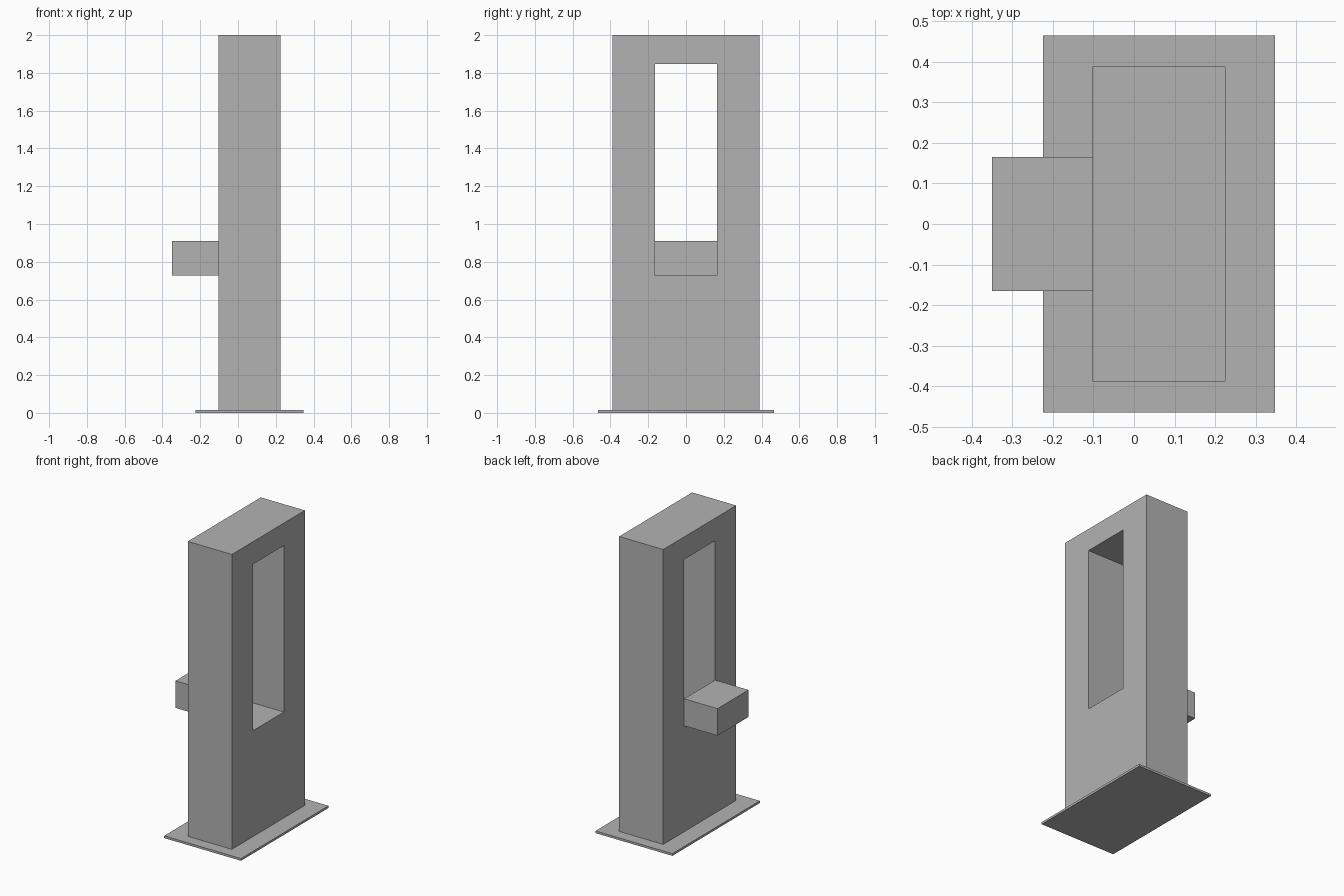
import bpy
import bmesh

cube = bpy.data.objects.get("Cube")
if cube:
    bpy.data.objects.remove(cube, do_unlink=True)

# Single flat grey
grey = bpy.data.materials.new("plain grey")
grey.use_nodes = True
colour = (0.45, 0.45, 0.45, 1)
grey.diffuse_color = colour
grey.node_tree.nodes["Principled BSDF"].inputs["Base Color"].default_value = colour


def finish(name, bm):
    bmesh.ops.recalc_face_normals(bm, faces=bm.faces)
    mesh = bpy.data.meshes.new(name)
    bm.to_mesh(mesh)
    bm.free()
    mesh.materials.append(grey)
    obj = bpy.data.objects.new(name, mesh)
    bpy.context.collection.objects.link(obj)
    return obj


def box(name, x, y, z):
    """Box from (low, high) ranges on each axis."""
    bm = bmesh.new()
    bmesh.ops.create_cube(bm, size=1)
    for v in bm.verts:
        v.co = [r[0] if c < 0 else r[1] for c, r in zip(v.co, (x, y, z))]
    return finish(name, bm)


def pierced_slab(name, x, outer, inner):
    """Slab along x with a rectangular opening; outer and inner are (half width, low, high)."""
    bm = bmesh.new()

    def ring(px, rect):
        w, lo, hi = rect
        return [bm.verts.new((px, a, b)) for a, b in ((-w, lo), (w, lo), (w, hi), (-w, hi))]

    # Rings in order round the section, closing back on the first
    rings = [ring(x[0], outer), ring(x[1], outer), ring(x[1], inner), ring(x[0], inner)]
    for k in range(4):
        a, b = rings[k], rings[(k + 1) % 4]
        for i in range(4):
            j = (i + 1) % 4
            bm.faces.new((a[i], a[j], b[j], b[i]))
    return finish(name, bm)


# Thin floor plate
box("base_plate", (-0.224, 0.348), (-0.465, 0.465), (0, 0.015))

# Tall upright with a through opening
pierced_slab("upright_body", (-0.102, 0.226), (0.388, 0.015, 2), (0.165, 0.728, 1.848))

# Block projecting from the lower end of the opening
box("side_block", (-0.35, -0.102), (-0.165, 0.165), (0.728, 0.91))
